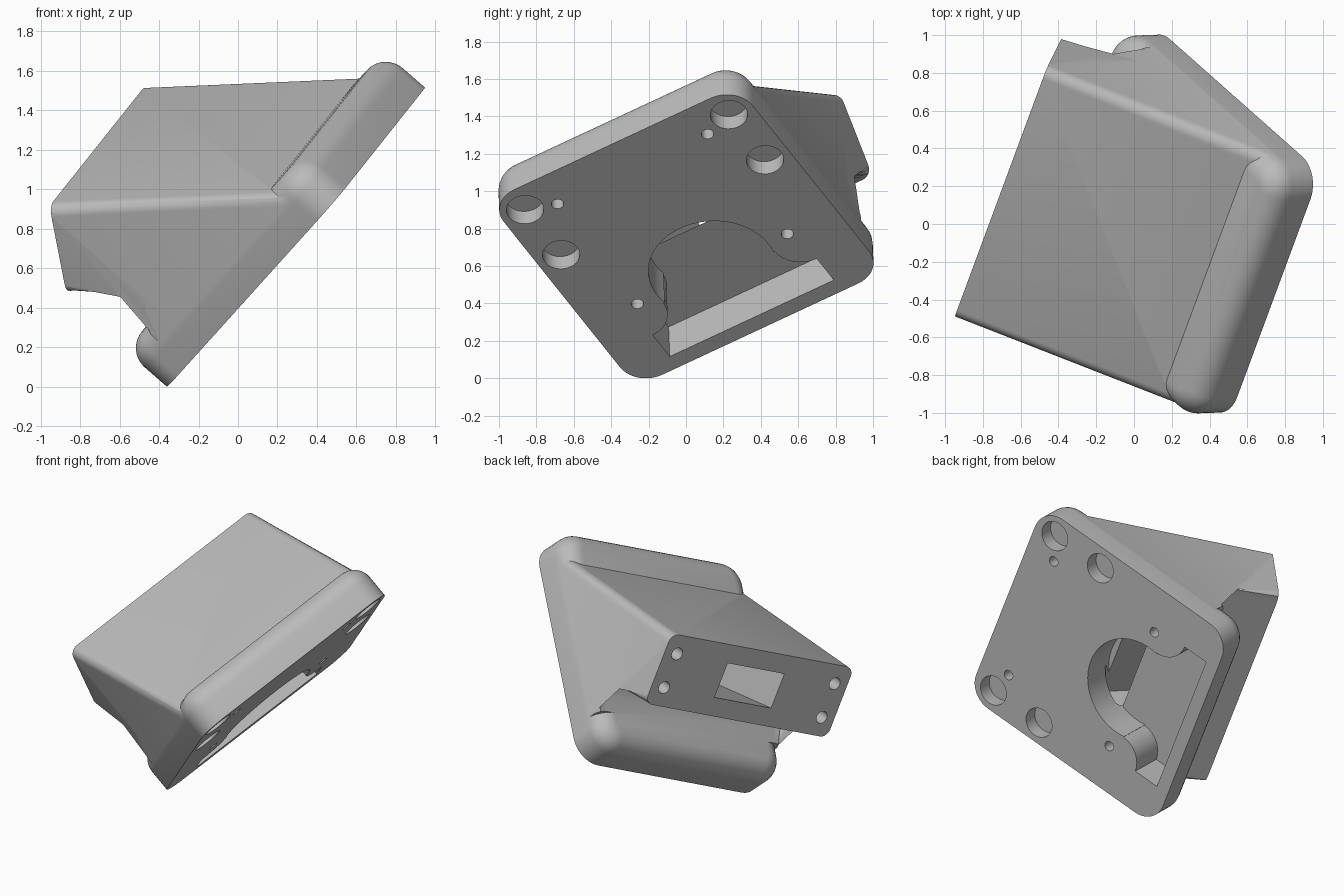
import bpy, bmesh
from math import sin, cos, pi, radians
from mathutils import Vector, Matrix

cube = bpy.data.objects.get("Cube")
if cube:
    bpy.data.objects.remove(cube)

grey = bpy.data.materials.new("plain_grey")
grey.use_nodes = True
grey.diffuse_color = (0.5, 0.5, 0.5, 1)
grey.node_tree.nodes["Principled BSDF"].inputs["Base Color"].default_value = (0.5, 0.5, 0.5, 1)

# Tilted frame: u and v lie in the mounting face, n points out of it
u = Vector((0.318, 0.859, 0.400)).normalized()
v = Vector((0.576, -0.510, 0.639))
v = (v - u * v.dot(u)).normalized()
n = u.cross(v)
frame = Matrix((u, v, n)).transposed().to_4x4()
frame.translation = (0.30, 0, 0.768)


def P(a, b, depth):
    """Local point: a along u, b along v, depth behind the mounting face."""
    return Vector((a, b, -depth))


def loft(name, loops, bevel_edges=None, bevel_width=0.06):
    """Closed solid skinned through loops that have equal point counts."""
    bm = bmesh.new()
    rows = [[bm.verts.new(p) for p in loop] for loop in loops]
    count = len(rows[0])
    bm.faces.new(rows[0])
    bm.faces.new(rows[-1][::-1])
    for low, high in zip(rows, rows[1:]):
        for i in range(count):
            j = (i + 1) % count
            bm.faces.new((low[i], high[i], high[j], low[j]))
    if bevel_edges:
        edges = [bm.edges.get((r[i], r[(i + 1) % count]))
                 for r in (rows[0], rows[-1]) for i in bevel_edges]
        bmesh.ops.bevel(bm, geom=edges, offset=bevel_width, segments=6,
                        profile=0.5, affect='EDGES')
    bmesh.ops.recalc_face_normals(bm, faces=bm.faces)
    mesh = bpy.data.meshes.new(name)
    bm.to_mesh(mesh)
    bm.free()
    mesh.materials.append(grey)
    obj = bpy.data.objects.new(name, mesh)
    bpy.context.collection.objects.link(obj)
    obj.matrix_world = frame
    return obj


def arc(cx, cy, r, start, end, steps):
    return [(cx + r * cos(radians(start + (end - start) * i / steps)),
             cy + r * sin(radians(start + (end - start) * i / steps)))
            for i in range(steps + 1)]


def rounded_square(half, r, depth):
    c = half - r
    pts = []
    for k, (sx, sy) in enumerate(((1, 1), (-1, 1), (-1, -1), (1, -1))):
        pts += arc(sx * c, sy * c, r, 90 * k, 90 * k + 90, 10)
    return [P(x, y - 0.012, depth) for x, y in pts]


def cylinder(name, centre, axis, r, start, end):
    """Round cutter running along an axis from start to end."""
    side = Vector((1, 0, 0))
    up = axis.cross(side)
    ring = arc(0, 0, r, 0, 360 * 31 / 32, 31)
    return loft(name, [[centre + axis * d + side * x + up * y for x, y in ring]
                       for d in (start, end)])


def combine(target, other, operation):
    mod = target.modifiers.new("join", 'BOOLEAN')
    mod.operation = operation
    mod.solver = 'EXACT'
    mod.object = other
    other.hide_render = True
    bpy.context.view_layer.update()
    bpy.context.view_layer.objects.active = target
    bpy.ops.object.modifier_apply(modifier=mod.name)
    bpy.data.objects.remove(other)


# Mounting plate with rounded corners and a rounded back rim
straight, rim = 0.15, 0.13
levels = [(0, 0)] + [(rim * (1 - cos(t * pi / 16)), straight + rim * sin(t * pi / 16))
                     for t in range(9)]
bracket = loft("angled_bracket",
               [rounded_square(0.775 - i, 0.165 - i, d) for i, d in levels])

# Slanted box arm: side profile pushed across the plate width
profile = [(-0.371, 1.058), (0.65, 0.15), (0.5, 0.03), (-0.5, 0.03), (-0.55, 0.15),
           (-0.55, 0.28), (-0.44, 0.295), (-0.37, 0.325), (-0.328, 0.365),
           (-0.697, 0.693)]
arm = loft("box_arm", [[P(a, b, d) for b, d in profile] for a in (-0.772, 0.772)],
           bevel_edges=[0, 5, 6, 7, 8])
combine(bracket, arm, 'UNION')

# Opening in the mounting face: half round blending into a wide slot
outline = arc(0, -0.29, 0.345, -11, 191, 28)
outline += arc(-0.51, -0.353, 0.165, 0, -90, 8)
outline += [(-0.51, -0.697), (0.51, -0.697)]
outline += arc(0.51, -0.353, 0.165, 270, 180, 8)
cutters = [loft("opening_cutter", [[P(x, y, d) for x, y in outline] for d in (-0.1, 0.24)])]

# Tapered channel from the opening to the window in the arm's end
axis = Vector((0, -0.746, -0.663)).normalized()
down = Vector((0, -0.663, 0.746)).normalized()
end = P(0, -0.534, 0.876)


def window(shift):
    return [end + axis * shift + Vector((x, 0, 0)) + down * y
            for x, y in ((-0.24, -0.12), (0.24, -0.12), (0.24, 0.12), (-0.24, 0.12))]


mouth = [P(-0.33, 0.04, 0.2), P(0.33, 0.04, 0.2), P(0.33, -0.13, 0.2), P(-0.33, -0.13, 0.2)]
cutters.append(loft("channel_cutter", [mouth, window(0), window(0.1)]))

# Magnet pockets, screw holes and end holes
face_axis = Vector((0, 0, 1))
for side in (-1, 1):
    for b in (0.61, 0.232):
        cutters.append(cylinder("pocket_cutter", P(side * 0.634, b, 0), face_axis, 0.1, -0.1, 0.1))
    for b in (0.552, -0.284):
        cutters.append(cylinder("screw_cutter", P(side * 0.467, b, 0), face_axis, 0.033, -0.18, 0.1))
    for w in (-0.118, 0.118):
        centre = end + Vector((side * 0.668, 0, 0)) + down * w
        cutters.append(cylinder("end_hole_cutter", centre, axis, 0.042, -0.2, 0.1))
for cutter in cutters:
    combine(bracket, cutter, 'DIFFERENCE')

# Smooth the rounded parts and settle on the ground, centred
bpy.ops.object.select_all(action='DESELECT')
bracket.select_set(True)
bpy.context.view_layer.objects.active = bracket
bpy.ops.object.shade_smooth_by_angle(angle=radians(30))
pts = [bracket.matrix_world @ p.co for p in bracket.data.vertices]
lo = Vector([min(p[i] for p in pts) for i in range(3)])
hi = Vector([max(p[i] for p in pts) for i in range(3)])
bracket.location -= Vector(((lo.x + hi.x) / 2, (lo.y + hi.y) / 2, lo.z))
